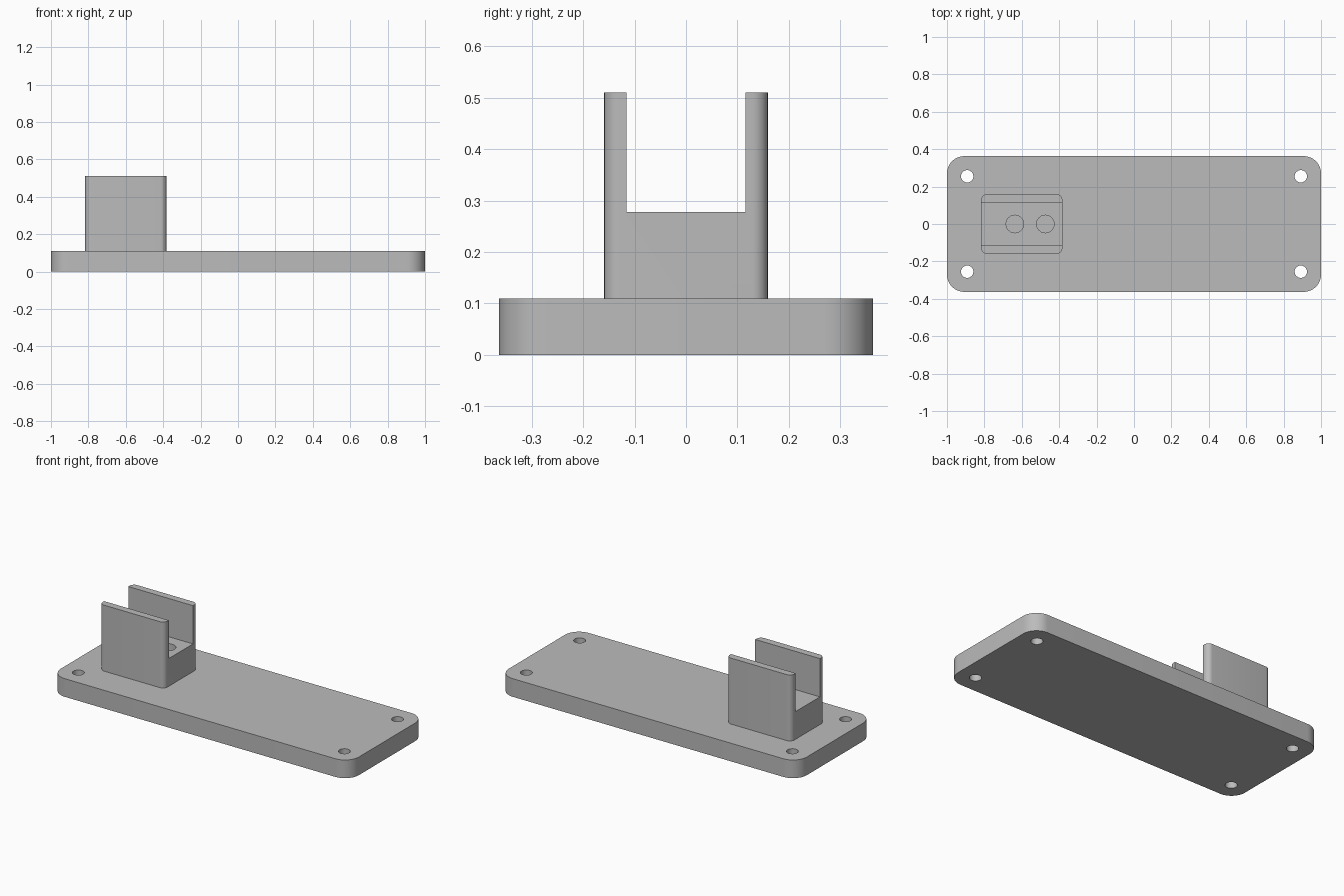
import bpy, bmesh
from math import cos, sin, pi, radians

if "Cube" in bpy.data.objects:
    bpy.data.objects.remove(bpy.data.objects["Cube"])

grey = bpy.data.materials.new("plain grey")
grey.use_nodes = True
COLOUR = (0.5, 0.5, 0.5, 1)
grey.diffuse_color = COLOUR
grey.node_tree.nodes["Principled BSDF"].inputs["Base Color"].default_value = COLOUR


def prism(name, outline, z0, z1):
    """Extrude a closed xy outline from z0 to z1."""
    bm = bmesh.new()
    base = bm.faces.new([bm.verts.new((x, y, z0)) for x, y in outline])
    top = bmesh.ops.extrude_face_region(bm, geom=[base])["geom"]
    verts = [v for v in top if isinstance(v, bmesh.types.BMVert)]
    bmesh.ops.translate(bm, verts=verts, vec=(0, 0, z1 - z0))
    bmesh.ops.recalc_face_normals(bm, faces=bm.faces)
    mesh = bpy.data.meshes.new(name)
    bm.to_mesh(mesh)
    bm.free()
    mesh.materials.append(grey)
    obj = bpy.data.objects.new(name, mesh)
    bpy.context.collection.objects.link(obj)
    return obj


def arc(cx, cy, r, start, sweep, steps):
    return [(cx + r * cos(start + sweep * i / steps),
             cy + r * sin(start + sweep * i / steps)) for i in range(steps + 1)]


def rounded_rect(cx, cy, hx, hy, r, steps=10):
    corners = [(1, 1), (-1, 1), (-1, -1), (1, -1)]
    return [p for k, (sx, sy) in enumerate(corners)
            for p in arc(cx + sx * (hx - r), cy + sy * (hy - r), r, k * pi / 2, pi / 2, steps)]


def circle(cx, cy, r, steps=40):
    return arc(cx, cy, r, 0, 2 * pi, steps)[:-1]


def cut(target, cutter):
    mod = target.modifiers.new("cut", "BOOLEAN")
    mod.operation = "DIFFERENCE"
    mod.solver = "EXACT"
    mod.object = cutter
    bpy.ops.object.select_all(action="DESELECT")
    bpy.context.view_layer.objects.active = target
    target.select_set(True)
    bpy.ops.object.modifier_apply(modifier=mod.name)
    bpy.data.objects.remove(cutter)


PLATE_TOP, SEAT, TOP = 0.11, 0.278, 0.51

# Base plate with four through holes
plate = prism("base_plate", rounded_rect(0, 0, 1, 0.363, 0.093), 0, PLATE_TOP)
for x in (-0.892, 0.892):
    for y in (-0.255, 0.255):
        cut(plate, prism("hole_cutter", circle(x, y, 0.033), -0.1, 0.3))

# Upright bracket: rounded block with a slot and two blind holes in its seat
bx = -0.6
bracket = prism("slotted_bracket", rounded_rect(bx, 0, 0.217, 0.159, 0.03, 8), PLATE_TOP, TOP)
slot = [(bx + sx * 0.4, sy * 0.116) for sx, sy in ((-1, -1), (1, -1), (1, 1), (-1, 1))]
cut(bracket, prism("slot_cutter", slot, SEAT, 0.8))
for x in (-0.637, -0.474):
    cut(bracket, prism("hole_cutter", circle(x, 0, 0.047), PLATE_TOP - 0.05, 0.4))

# Smooth the rounded corners and keep the edges sharp
for obj in (plate, bracket):
    bpy.ops.object.select_all(action="DESELECT")
    obj.select_set(True)
    bpy.context.view_layer.objects.active = obj
    bpy.ops.object.shade_smooth_by_angle(angle=radians(30))
